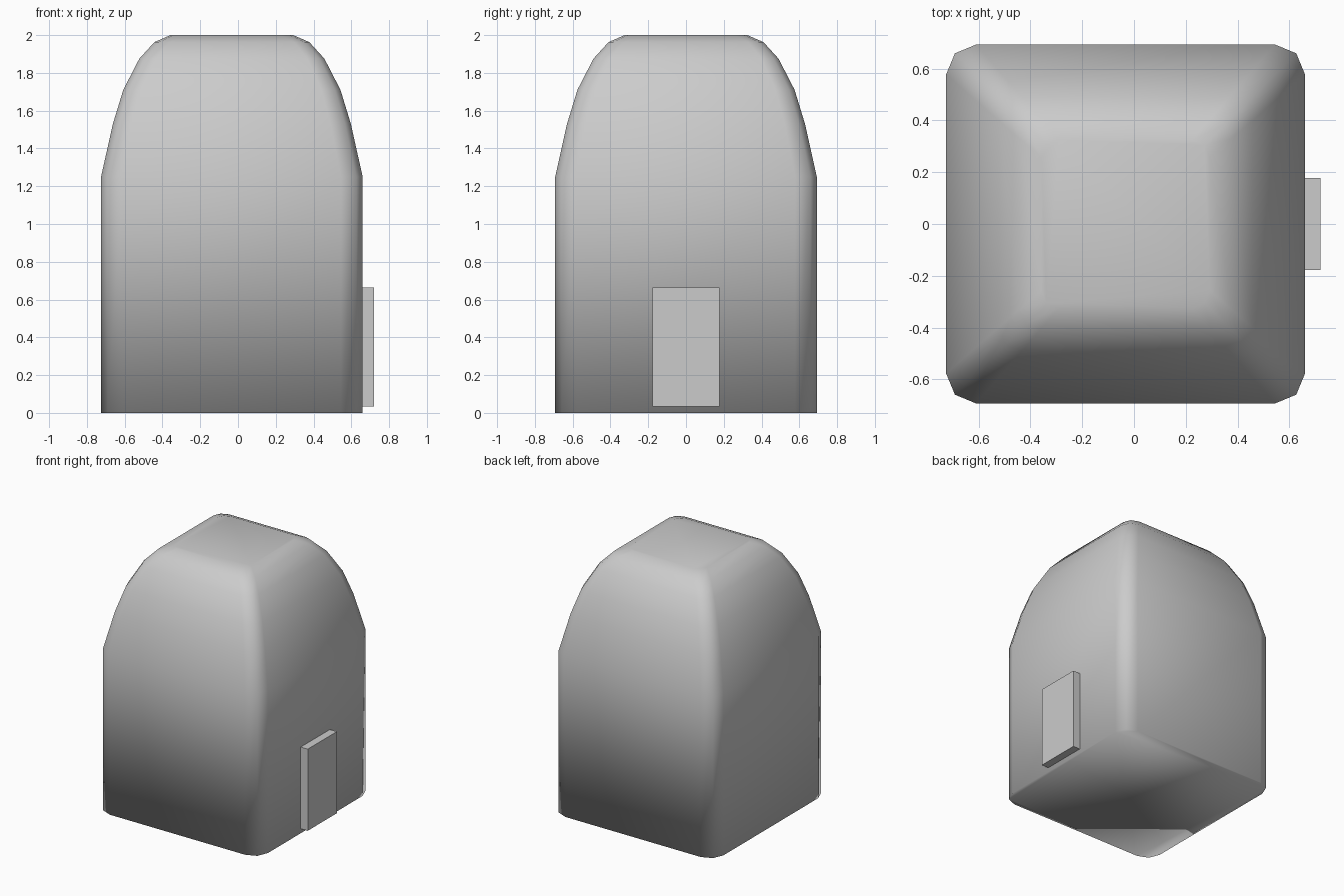
import bpy, bmesh, math

if "Cube" in bpy.data.objects:
    bpy.data.objects.remove(bpy.data.objects["Cube"])

CX = -0.0325  # body centre in x, the door sticks out to the right


def rounded_square(half, r, z):
    """Square outline with two-segment rounded corners."""
    pts = []
    for k in range(4):
        a0 = k * math.pi / 2
        sx = 1 if k in (0, 3) else -1
        sy = 1 if k < 2 else -1
        for s in range(3):
            a = a0 + s * math.pi / 4
            pts.append((CX + sx * (half - r) + r * math.cos(a),
                        sy * (half - r) + r * math.sin(a), z))
    return pts


def make_object(name, bm):
    bmesh.ops.recalc_face_normals(bm, faces=bm.faces)
    mesh = bpy.data.meshes.new(name)
    bm.to_mesh(mesh)
    bm.free()
    obj = bpy.data.objects.new(name, mesh)
    bpy.context.collection.objects.link(obj)
    return obj


# Body: straight walls curving in to a flat-topped roof (half width, height)
profile = [(0.6925, 0), (0.6925, 1.25), (0.63, 1.53), (0.575, 1.71),
           (0.49, 1.875), (0.41, 1.963), (0.325, 2.0)]
bm = bmesh.new()
rings = []
for half, z in profile:
    r = 0.115 * (half / 0.6925) ** 0.7
    rings.append([bm.verts.new(p) for p in rounded_square(half, r, z)])
for low, high in zip(rings, rings[1:]):
    n = len(low)
    for i in range(n):
        j = (i + 1) % n
        bm.faces.new((low[i], low[j], high[j], high[i]))
bm.faces.new(rings[0][::-1])
bm.faces.new(rings[-1])
for f in bm.faces:
    f.smooth = True
make_object("body", bm)

# Door: thin flat slab on the right wall
bm = bmesh.new()
bmesh.ops.create_cube(bm, size=1)
bmesh.ops.scale(bm, vec=(0.07, 0.355, 0.63), verts=bm.verts)
bmesh.ops.translate(bm, vec=(0.685, 0, 0.35), verts=bm.verts)
make_object("door", bm)
